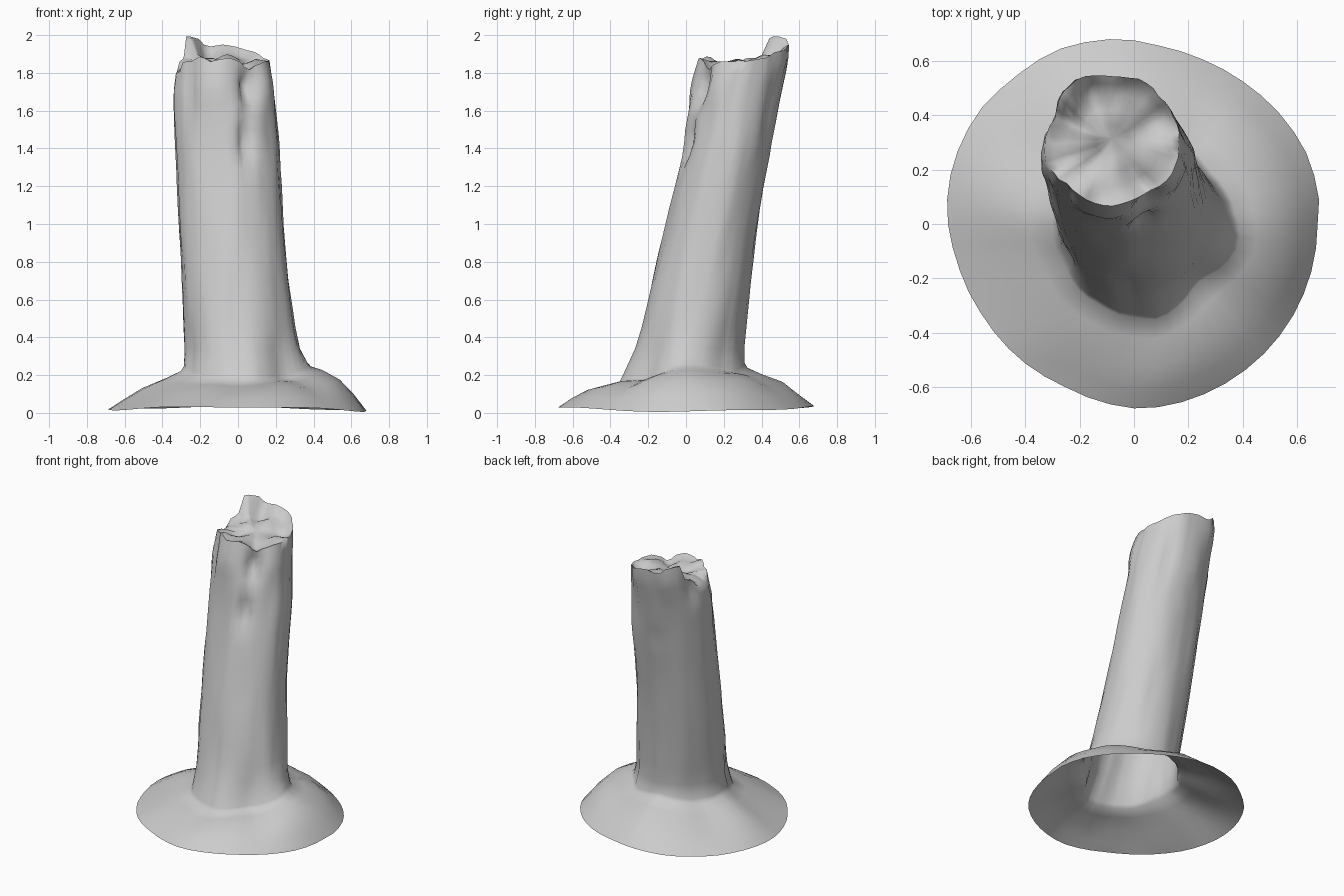
import bpy, bmesh, math
from mathutils import Vector, noise

N = 48
# trunk cross-section bounds: z, xmin, xmax, ymin, ymax
SECTIONS = [
    (0.22, -0.29, 0.36, -0.325, 0.31), (0.36, -0.28, 0.315, -0.26, 0.305),
    (0.65, -0.295, 0.275, -0.19, 0.335), (1.0, -0.315, 0.245, -0.105, 0.38),
    (1.4, -0.33, 0.22, -0.01, 0.45), (1.7, -0.338, 0.185, 0.03, 0.505),
    (1.86, -0.325, 0.165, 0.075, 0.535), (2.0, -0.31, 0.15, 0.09, 0.54)]
# broken rim height by angle (degrees, z)
RIM = [(0, 1.86), (15, 1.87), (30, 1.88), (45, 1.91), (60, 1.92), (75, 1.94), (90, 1.95),
       (105, 1.94), (113, 1.95), (120, 1.98), (142, 2.0), (150, 1.89), (165, 1.86), (172, 1.80),
       (202, 1.80), (211, 1.86), (225, 1.86), (242, 1.89), (255, 1.86), (264, 1.87),
       (278, 1.88), (292, 1.86), (305, 1.81), (315, 1.84), (330, 1.86), (360, 1.86)]
BASE_Z = [(0, 0.25), (60, 0.21), (95, 0.25), (140, 0.21), (180, 0.23), (230, 0.18),
          (270, 0.17), (320, 0.18), (360, 0.25)]
# radius of the mound's outer edge by angle
EDGE = [(0, 0.675), (8, 0.687), (23, 0.685), (37, 0.672), (51, 0.66), (65, 0.655), (81, 0.66),
        (94, 0.682), (114, 0.7), (130, 0.695), (144, 0.705), (163, 0.7), (176, 0.69),
        (192, 0.665), (212, 0.65), (247, 0.65), (272, 0.68), (304, 0.675), (360, 0.675)]
# bark hollows and bulges: degrees, z, half width, half height, push
BARK = [(-70, 1.43, 8, 0.09, -0.06), (-80, 1.48, 6, 0.12, 0.02), (-57, 1.72, 11, 0.09, -0.08),
        (-28, 1.75, 15, 0.12, 0.02), (-100, 1.76, 16, 0.12, 0.015), (192, 1.64, 11, 0.14, 0.008),
        (226, 1.7, 9, 0.16, -0.03), (155, 1.8, 9, 0.1, -0.03), (55, 1.6, 12, 0.12, -0.01),
        (122, 1.94, 20, 0.14, 0.03), (62, 1.9, 18, 0.1, 0.015), (-62, 0.75, 12, 0.07, 0.012),
        (-95, 0.45, 9, 0.2, -0.012), (-48, 0.2, 18, 0.2, -0.045), (-82, 0.2, 12, 0.12, 0.015),
        (40, 0.3, 14, 0.2, -0.02), (-8, 0.25, 14, 0.08, 0.03), (95, 1.45, 12, 0.05, -0.01),
        (205, 0.3, 9, 0.15, -0.012), (140, 0.3, 12, 0.12, -0.01)]


def lerp_table(table, t):
    for a, b in zip(table, table[1:]):
        if t <= b[0]:
            f = max(0, (t - a[0]) / (b[0] - a[0]))
            return [p + (q - p) * f for p, q in zip(a[1:], b[1:])]
    return list(table[-1][1:])


def trunk_point(deg, z, scale=1.0):
    x0, x1, y0, y1 = lerp_table(SECTIONS, z)
    a = math.radians(deg)
    c, s = math.cos(a), math.sin(a)
    push = 0.008 * noise.noise(Vector((c * 2.5, s * 2.5, z * 1.6)))
    push += 0.008 * noise.noise(Vector((c * 6, s * 6, z * 3 + 5)))
    for d, bz, w, h, amount in BARK:
        da = (deg - d + 180) % 360 - 180
        push += amount * math.exp(-(da / w) ** 2 - ((z - bz) / h) ** 2)
    x = (x0 + x1) / 2 + c * ((x1 - x0) / 2 + push) * scale
    y = (y0 + y1) / 2 + s * ((y1 - y0) / 2 + push) * scale
    return Vector((x, y, z))


def outer_edge(deg):
    a = math.radians(deg)
    r = lerp_table(EDGE, deg)[0]
    z = 0.022 - 0.010 * math.cos(2 * a) - 0.004 * math.cos(a) + 0.004 * math.sin(5 * a)
    return Vector((r * math.cos(a), r * math.sin(a), z))


angles = [360 * i / N for i in range(N)]
rim_z = [lerp_table(RIM, d)[0] for d in angles]
base = [trunk_point(d, lerp_table(BASE_Z, d)[0]) for d in angles]
rings = []

# root mound, from the outer edge up to the trunk
for s, f in [(0, 0), (0.2, 0.27), (0.45, 0.57), (0.75, 0.81), (0.96, 0.97)]:
    ring = []
    for d, b in zip(angles, base):
        e = outer_edge(d)
        p = e.lerp(b, s)
        c = math.cos(math.radians(d))
        swell = (0.035 if c > 0 else 0.015) * c * 4 * s * (1 - s)
        p.z = e.z + (b.z - e.z) * f + swell
        p.z += 0.02 * s * (1 - s) * 4 * noise.noise(p * 5)
        ring.append(p)
    rings.append(ring)

# soft join between mound and trunk
rings.append([trunk_point(d, b.z + 0.02) for d, b in zip(angles, base)])

# leaning trunk
for z in [0.34, 0.45, 0.58, 0.7, 0.82, 0.95, 1.08, 1.2, 1.29, 1.36, 1.43, 1.5, 1.57]:
    rings.append([trunk_point(d, z) for d in angles])

# broken upper part reaching the jagged rim
for f in [0.22, 0.44, 0.64, 0.82, 1.0]:
    rings.append([trunk_point(d, 1.57 + (rz - 1.57) * f) for d, rz in zip(angles, rim_z)])

# uneven broken wood inside the rim
for scale, keep in [(0.88, 0.8), (0.7, 0.35), (0.48, 0.15), (0.25, 0.05)]:
    ring = []
    for d, rz in zip(angles, rim_z):
        p = trunk_point(d, 1.85 + (rz - 1.85) * keep, scale)
        p.z += 0.05 * noise.noise(p * 9) - 0.005
        ring.append(p)
    rings.append(ring)

bm = bmesh.new()
loops = [[bm.verts.new(p) for p in ring] for ring in rings]
for lo, hi in zip(loops, loops[1:]):
    for i in range(N):
        j = (i + 1) % N
        bm.faces.new((lo[i], lo[j], hi[j], hi[i]))
centre = bm.verts.new((-0.08, 0.315, 1.85))
for i in range(N):
    bm.faces.new((loops[-1][i], loops[-1][(i + 1) % N], centre))

mesh = bpy.data.meshes.new("tree_stump")
bm.to_mesh(mesh)
bm.free()
stump = bpy.data.objects.new("tree_stump", mesh)
bpy.context.collection.objects.link(stump)
bpy.context.view_layer.objects.active = stump
stump.select_set(True)
bpy.ops.object.shade_smooth_by_angle(angle=math.radians(70))
